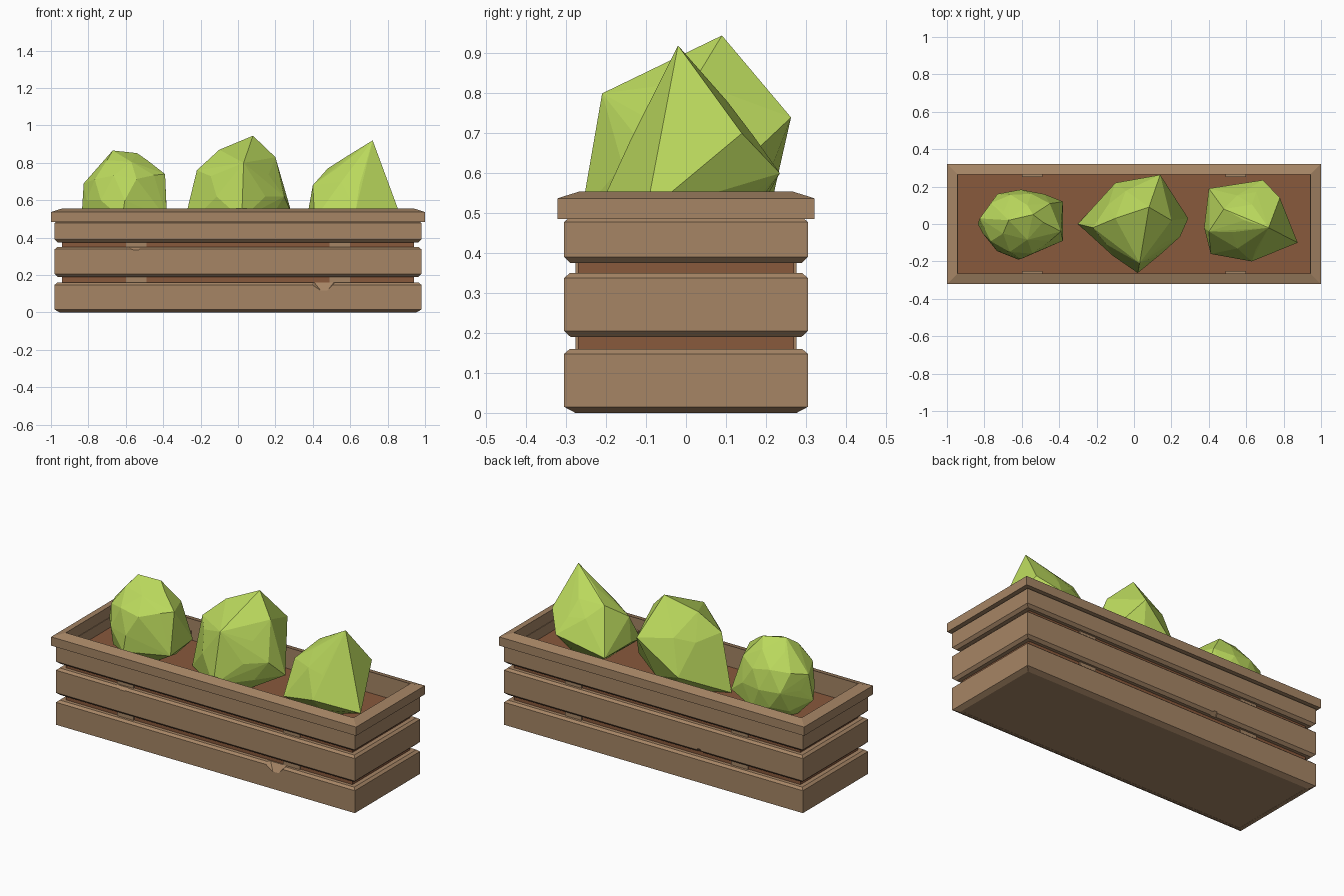
import bpy, bmesh, random
from mathutils import Vector

if "Cube" in bpy.data.objects:
    bpy.data.objects.remove(bpy.data.objects["Cube"])

random.seed(4)


def material(name, rgb):
    m = bpy.data.materials.new(name)
    m.diffuse_color = (*rgb, 1)
    m.use_nodes = True
    m.node_tree.nodes["Principled BSDF"].inputs["Base Color"].default_value = m.diffuse_color
    return m


WOOD = material("wood", (0.38, 0.235, 0.13))
SOIL = material("soil", (0.25, 0.10, 0.045))
LEAF = material("leaf", (0.50, 0.70, 0.11))


def finish(name, bm, mat):
    bmesh.ops.recalc_face_normals(bm, faces=bm.faces)
    me = bpy.data.meshes.new(name)
    bm.to_mesh(me)
    bm.free()
    me.materials.append(mat)
    ob = bpy.data.objects.new(name, me)
    bpy.context.collection.objects.link(ob)
    return ob


def frame(name, hx, hy, profile):
    """Mitred rectangular ring from a closed (inset, z) profile."""
    bm = bmesh.new()
    loops = [[bm.verts.new((sx * (hx - d), sy * (hy - d), z))
              for sx, sy in ((-1, -1), (1, -1), (1, 1), (-1, 1))] for d, z in profile]
    for a, b in zip(loops, loops[1:] + loops[:1]):
        for i in range(4):
            j = (i + 1) % 4
            bm.faces.new((a[i], a[j], b[j], b[i]))
    return finish(name, bm, WOOD)


def box(name, x0, x1, y0, y1, z0, z1, mat):
    bm = bmesh.new()
    bmesh.ops.create_cube(bm, size=1)
    for v in bm.verts:
        v.co = ((x0 + x1) / 2 + v.co.x * (x1 - x0), (y0 + y1) / 2 + v.co.y * (y1 - y0),
                (z0 + z1) / 2 + v.co.z * (z1 - z0))
    return finish(name, bm, mat)


def chip(slat, points):
    """Cut a splintered notch out of a slat with a small hull."""
    bm = bmesh.new()
    for p in points:
        bm.verts.new(p)
    bmesh.ops.convex_hull(bm, input=bm.verts[:])
    cutter = finish("chip_cutter", bm, WOOD)
    cutter.hide_render = True
    cutter.hide_viewport = True
    mod = slat.modifiers.new("chip", "BOOLEAN")
    mod.operation = "DIFFERENCE"
    mod.object = cutter


# Three chamfered slat courses
slats = []
for name, z0, z1, low in (("bottom_slats", 0.0, 0.16, 0.028),
                          ("middle_slats", 0.19, 0.35, 0.016),
                          ("top_slats", 0.375, 0.49, 0.016)):
    slats.append(frame(name, 0.98, 0.305, [
        (low, z0), (0, z0 + 0.015), (0, z1 - 0.012), (0.014, z1), (0.04, z1), (0.04, z0)]))

# Splintered notches in the slat edges
chip(slats[0], [(0.39, -0.32, 0.142), (0.53, -0.32, 0.165), (0.46, -0.32, 0.095),
                (0.40, -0.27, 0.17), (0.52, -0.27, 0.17)])
chip(slats[1], [(-0.60, -0.32, 0.342), (-0.51, -0.32, 0.355), (-0.54, -0.32, 0.322),
                (-0.60, -0.275, 0.36), (-0.51, -0.275, 0.36)])
chip(slats[1], [(-0.32, 0.32, 0.18), (-0.27, 0.32, 0.18), (-0.30, 0.32, 0.23),
                (-0.32, 0.275, 0.18), (-0.27, 0.275, 0.18)])

# Sloped top rim
frame("top_rim", 1.0, 0.322, [(0, 0.485), (0, 0.537), (0.012, 0.541), (0.057, 0.555), (0.057, 0.485)])

# Floor, soil and inner battens
box("floor", -0.95, 0.95, -0.275, 0.275, 0.001, 0.02, WOOD)
box("soil", -0.94, 0.94, -0.27, 0.27, 0.02, 0.43, SOIL)
for sx in (-0.545, 0.545):
    for sy in (-1, 1):
        y = sorted((sy * 0.252, sy * 0.277))
        box("batten", sx - 0.055, sx + 0.055, *y, 0.02, 0.485, WOOD)


def bush(name, centre, radius, corners):
    """Faceted bush: hull of a jittered ball and a few leading corners."""
    bm = bmesh.new()
    bmesh.ops.create_icosphere(bm, subdivisions=2, radius=1)
    c, r = Vector(centre), Vector(radius)
    pts = [c + v.co * r * random.uniform(0.88, 1.03) for v in bm.verts]
    bm.clear()
    for p in pts + [Vector(q) for q in corners]:
        bm.verts.new((p.x, p.y, max(p.z, 0.41)))
    res = bmesh.ops.convex_hull(bm, input=bm.verts[:])
    loose = {g for g in res["geom_interior"] + res["geom_unused"] if isinstance(g, bmesh.types.BMVert)}
    bmesh.ops.delete(bm, geom=[v for v in loose if v.is_valid], context="VERTS")
    finish(name, bm, LEAF)


bush("left_bush", (-0.605, 0.01, 0.60), (0.222, 0.195, 0.25), [
    (-0.67, 0.02, 0.866), (-0.54, 0.05, 0.852), (-0.39, -0.04, 0.74), (-0.825, 0.03, 0.69),
    (-0.835, 0.0, 0.53), (-0.38, -0.09, 0.5), (-0.38, 0.12, 0.52), (-0.62, -0.19, 0.5)])
bush("middle_bush", (0.02, 0.0, 0.62), (0.235, 0.215, 0.25), [
    (0.08, 0.09, 0.945), (-0.30, 0.0, 0.43), (-0.22, -0.02, 0.76), (0.29, 0.03, 0.52),
    (0.14, 0.263, 0.74), (0.02, -0.262, 0.50), (0.03, -0.21, 0.80), (-0.10, 0.03, 0.87),
    (0.20, 0.02, 0.83), (-0.10, 0.22, 0.55)])
bush("right_bush", (0.60, 0.01, 0.59), (0.19, 0.185, 0.22), [
    (0.72, -0.02, 0.92), (0.875, -0.10, 0.50), (0.375, -0.02, 0.54), (0.41, -0.16, 0.50),
    (0.40, 0.19, 0.52), (0.69, 0.235, 0.60), (0.63, -0.20, 0.55), (0.78, 0.14, 0.70),
    (0.48, 0.08, 0.77), (0.40, -0.04, 0.68), (0.59, 0.02, 0.84)])
